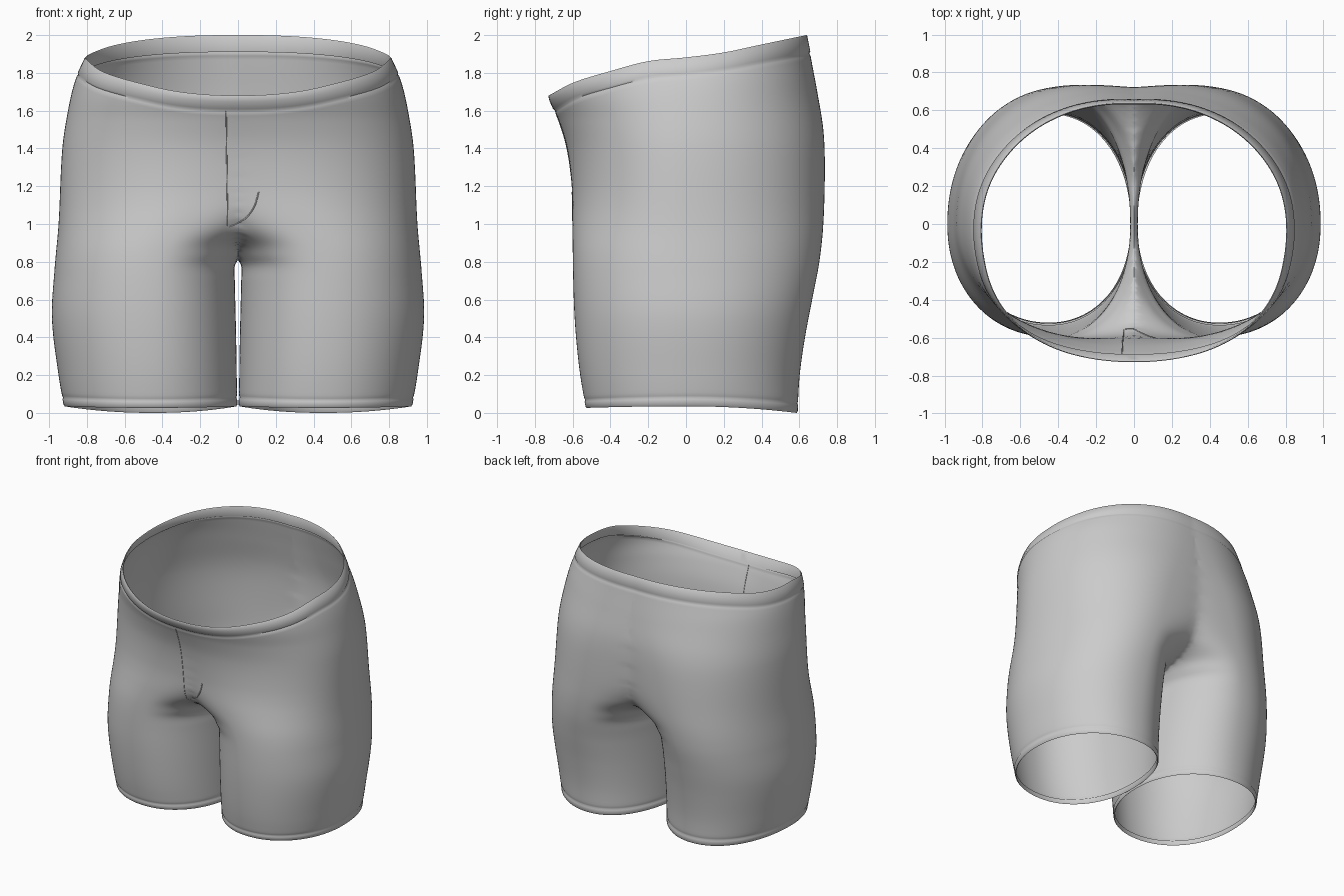
import bpy, bmesh, math
from mathutils import Vector

if "Cube" in bpy.data.objects:
    bpy.data.objects.remove(bpy.data.objects["Cube"])

def curve(pts):
    """Smooth interpolation through (key, value) points, clamped at the ends."""
    n = len(pts)
    def slope(i):
        a, b = pts[max(i - 1, 0)], pts[min(i + 1, n - 1)]
        return (b[1] - a[1]) / (b[0] - a[0])
    def f(t):
        if t <= pts[0][0]:
            return pts[0][1]
        for i in range(n - 1):
            (t0, v0), (t1, v1) = pts[i], pts[i + 1]
            if t <= t1:
                h = t1 - t0
                u = (t - t0) / h
                return ((2*u**3 - 3*u*u + 1) * v0 + (u**3 - 2*u*u + u) * h * slope(i)
                        + (3*u*u - 2*u**3) * v1 + (u**3 - u*u) * h * slope(i + 1))
        return pts[-1][1]
    return f

# Outlines of the right half as functions of height
x_out = curve([(0, .915), (.2, .95), (.5, .985), (.75, .972), (1, .95), (1.4, .93),
               (1.6, .9), (1.75, .865), (1.87, .815), (2, .76)])
x_in = curve([(0, .004), (.4, .01), (.7, .017), (.78, .017), (.82, -.01), (.9, -.09),
              (1, -.36), (1.15, -.72), (1.4, -.89), (1.6, -.9), (1.87, -.815), (2, -.76)])
y_front = curve([(0, -.525), (.2, -.56), (.4, -.582), (.6, -.594), (1, -.602), (1.2, -.605),
                 (1.4, -.63), (1.55, -.675), (1.68, -.73), (1.87, -.76)])
y_back = curve([(0, .59), (.2, .602), (.4, .63), (.6, .668), (.8, .706), (1, .727),
                (1.3, .735), (1.5, .727), (1.7, .695), (1.85, .667), (2, .64)])
cx_front = curve([(0, .45), (.6, .45), (.85, .4), (1.1, .22), (1.4, .08), (1.65, 0), (2, 0)])
cx_back = curve([(0, .45), (.6, .45), (.85, .4), (1.1, .32), (1.4, .24), (1.7, .12), (2, .05)])
rim = curve([(-.73, 1.68), (-.6, 1.748), (-.4, 1.81), (-.2, 1.862), (0, 1.882),
             (.2, 1.908), (.4, 1.95), (.64, 2.0)])

def hem(y):
    return .035 - (.1 if y > 0 else .03) * y * y

def section(z, a, inset=0.0):
    c, s = math.cos(a), math.sin(a)
    cx = cx_back(z) if s > 0 else cx_front(z)
    ax = (x_out(z) - cx if c > 0 else cx - x_in(z)) - inset
    by = (y_back(z) if s > 0 else -y_front(z)) - inset
    e = 2 / 2.1
    return (cx + ax * math.copysign(abs(c) ** e, c), by * math.copysign(abs(s) ** e, s))

# Rows from hem to waist: (fraction of height, inward offset), with folded edges
rows = [(.022, .012), (.003, .01), (0, .004), (.004, -.001), (.02, -.001), (.025, .004), (.03, .001)]
rows += [(.03 + .915 * i / 90, 0) for i in range(1, 91)]
rows += [(.951, .005), (.957, -.003), (.98, -.002), (.997, -.001), (1, .003), (.997, .009), (.955, .012)]

N = 144
bm = bmesh.new()
grid = [[] for _ in rows]
for j in range(N):
    a = 2 * math.pi * j / N
    zt = 1.85
    for _ in range(8):
        zt = rim(section(zt, a)[1])
    zb = hem(section(.03, a)[1])
    for row, (s, inset) in zip(grid, rows):
        z = zb + s * (zt - zb)
        row.append(bm.verts.new((*section(z, a, inset), z)))
for r0, r1 in zip(grid, grid[1:]):
    for j in range(N):
        k = (j + 1) % N
        bm.faces.new((r0[j], r0[k], r1[k], r1[j]))

# Trim at the centre plane, mirror and weld
def everything():
    return bm.verts[:] + bm.edges[:] + bm.faces[:]
bmesh.ops.bisect_plane(bm, geom=everything(), dist=1e-5, plane_co=(0, 0, 0),
                       plane_no=(1, 0, 0), clear_inner=True)
bmesh.ops.mirror(bm, geom=everything(), axis='X', merge_dist=1e-4)
bmesh.ops.remove_doubles(bm, verts=[v for v in bm.verts if abs(v.co.x) < 1e-4], dist=1e-4)
bmesh.ops.recalc_face_normals(bm, faces=bm.faces[:])

# Soften the crotch and the centre seams
for _ in range(6):
    soft = [v for v in bm.verts if abs(v.co.x) < .07 and .81 < v.co.z < 1.55 and not v.is_boundary]
    bmesh.ops.smooth_vert(bm, verts=soft, factor=.5, use_axis_x=True, use_axis_y=True, use_axis_z=True)

fabric = bpy.data.materials.new("grey fabric")
fabric.diffuse_color = (.6, .6, .6, 1)
fabric.use_nodes = True
fabric.node_tree.nodes["Principled BSDF"].inputs["Base Color"].default_value = fabric.diffuse_color
me = bpy.data.meshes.new("shorts")
bm.to_mesh(me)
bm.free()
shorts = bpy.data.objects.new("shorts", me)
bpy.context.collection.objects.link(shorts)
me.materials.append(fabric)
bpy.context.view_layer.objects.active = shorts
shorts.select_set(True)
bpy.ops.object.shade_smooth_by_angle(angle=math.radians(60))
bpy.context.view_layer.update()

# Fly seams laid on the front surface
def seam(name, path, r):
    cu = bpy.data.curves.new(name, 'CURVE')
    cu.dimensions = '3D'
    cu.bevel_depth = r
    cu.bevel_resolution = 1
    sp = cu.splines.new('POLY')
    pts = []
    for x, z in path:
        hit, loc, _, _ = shorts.ray_cast(Vector((x, -2, z)), Vector((0, 1, 0)))
        if hit:
            pts.append(loc)
    sp.points.add(len(pts) - 1)
    for p, co in zip(sp.points, pts):
        p.co = (*co, 1)
    ob = bpy.data.objects.new(name, cu)
    bpy.context.collection.objects.link(ob)
    cu.materials.append(fabric)

seam("fly_seam", [(-.055 - .008 * i / 30, .99 + .61 * i / 30) for i in range(31)], .003)
fold = curve([(-.045, .985), (0, 1.005), (.05, 1.04), (.09, 1.1), (.11, 1.17)])
seam("fly_fold", [(x, fold(x)) for x in (-.045 + .155 * i / 20 for i in range(21))], .004)
